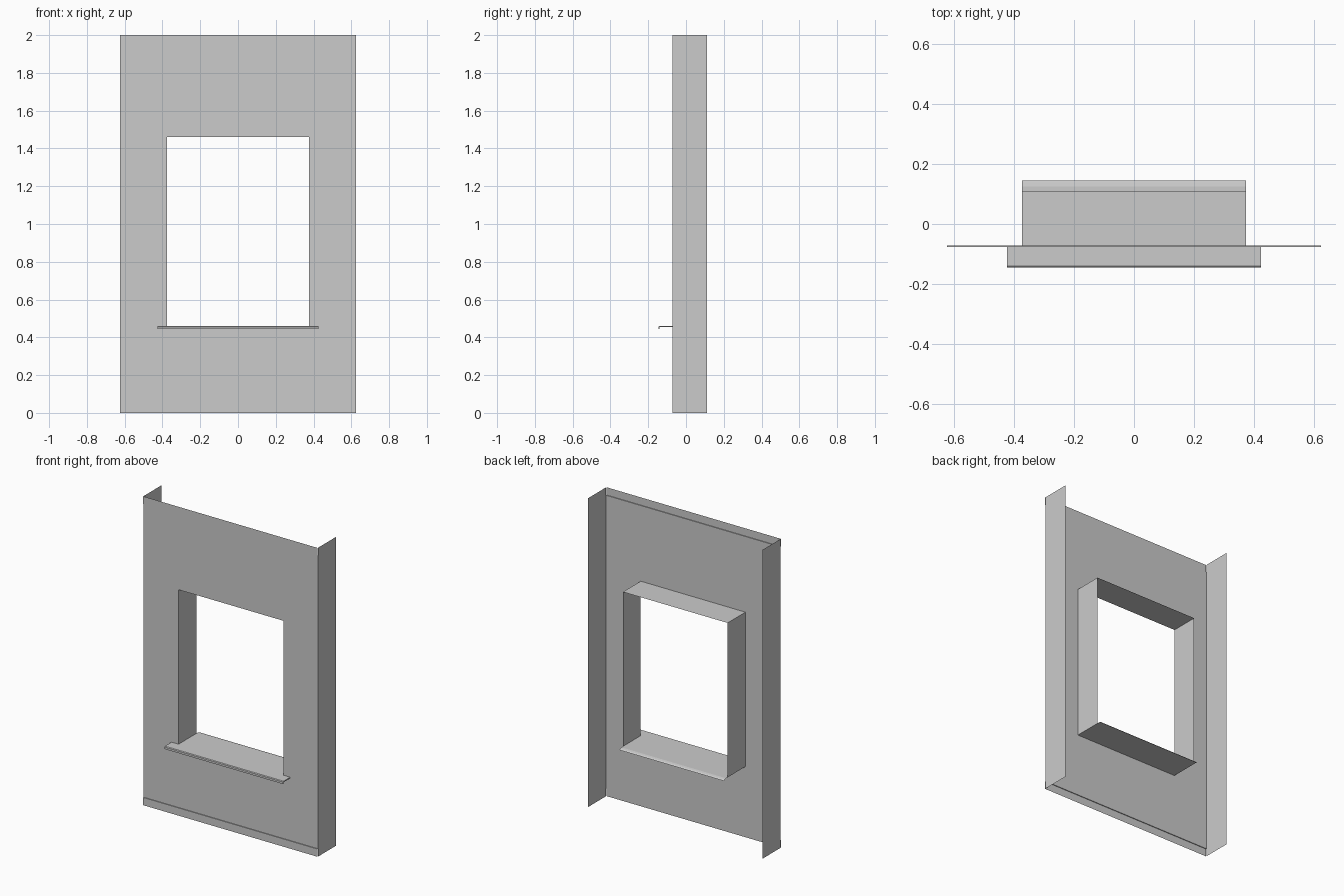
import bpy

if "Cube" in bpy.data.objects:
    bpy.data.objects.remove(bpy.data.objects["Cube"])

W, H = 0.625, 2.0              # half width, height
WX, Z0, Z1 = 0.375, 0.46, 1.46  # window opening
FRONT, BACK = -0.0725, 0.11    # sheet face and rear edge of returns
STEP, BAND = 0.005, 0.05       # folded bands at top and bottom


def make(name, verts, faces):
    me = bpy.data.meshes.new(name)
    me.from_pydata(verts, [], faces)
    ob = bpy.data.objects.new(name, me)
    bpy.context.collection.objects.link(ob)
    return ob


def sweep_x(name, profile, half, closed=False):
    """Extrude a (y, z) profile along x."""
    n = len(profile)
    verts = [(x, y, z) for x in (-half, half) for y, z in profile]
    count = n if closed else n - 1
    faces = [(i, (i + 1) % n, (i + 1) % n + n, i + n) for i in range(count)]
    if closed:
        faces += [tuple(range(n))[::-1], tuple(range(n, 2 * n))]
    return make(name, verts, faces)


# Front sheet: a 3 x 3 grid with the middle cell left open
xs, zs = (-W, -WX, WX, W), (BAND, Z0, Z1, H - BAND)
make("wall_sheet",
     [(x, FRONT, z) for z in zs for x in xs],
     [(r * 4 + c, r * 4 + c + 1, r * 4 + c + 5, r * 4 + c + 4)
      for r in range(3) for c in range(3) if (r, c) != (1, 1)])

# Stepped bands along the top and bottom edges
out = FRONT - STEP
sweep_x("bottom_band", [(FRONT, BAND), (out, BAND), (out, 0)], W)
sweep_x("top_band", [(out, H), (out, H - BAND), (FRONT, H - BAND)], W)

# Side returns of the panel and of the window opening
for label, s in (("left", -1), ("right", 1)):
    for part, x, a, b in (("wall_return", W, 0, H), ("window_jamb", WX, Z0, Z1)):
        make(f"{label}_{part}",
             [(s * x, FRONT, a), (s * x, BACK, a), (s * x, BACK, b), (s * x, FRONT, b)],
             [(0, 1, 2, 3)])

# Window head
sweep_x("window_head", [(FRONT, Z1), (BACK, Z1)], WX)

# Inner sill sheet with a small turned-down rear lip
sweep_x("inner_sill", [(FRONT, Z0), (0.125, Z0), (0.138, Z0 - 0.003), (0.146, Z0 - 0.01)], WX)

# Outer sill with drip nose
sweep_x("outer_sill",
        [(FRONT, Z0), (-0.14, Z0), (-0.145, Z0 - 0.004), (-0.145, Z0 - 0.017),
         (-0.140, Z0 - 0.017), (-0.140, Z0 - 0.006), (FRONT, Z0 - 0.006)],
        0.425, closed=True)
